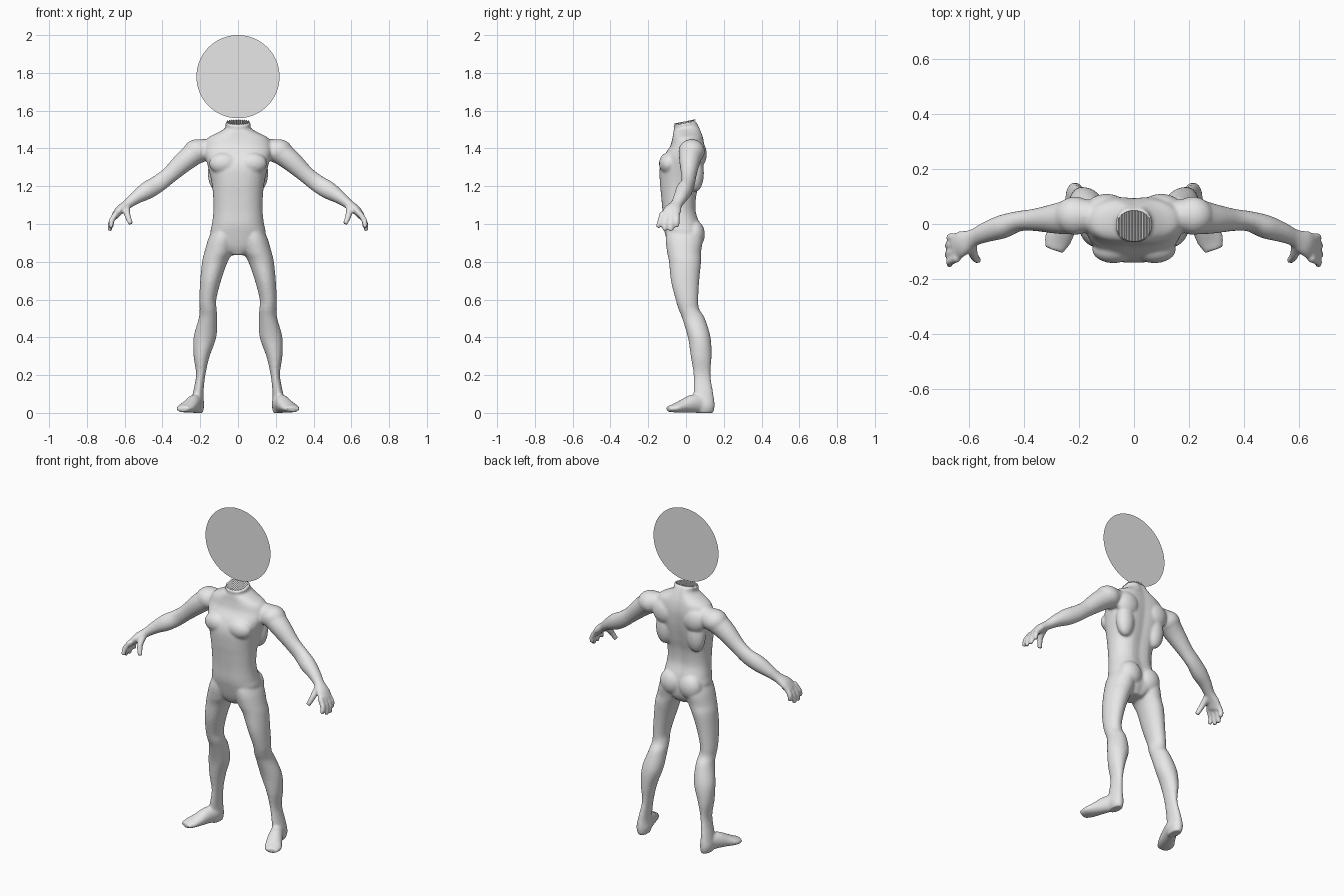
import bpy, bmesh, math
from mathutils import Vector, Matrix

if "Cube" in bpy.data.objects:
    bpy.data.objects.remove(bpy.data.objects["Cube"], do_unlink=True)

SIDES, STEPS = 32, 5


def material(name, value):
    m = bpy.data.materials.new(name)
    m.use_nodes = True
    color = (value, value, value, 1)
    m.diffuse_color = color
    bsdf = next(n for n in m.node_tree.nodes if n.type == 'BSDF_PRINCIPLED')
    bsdf.inputs["Base Color"].default_value = color
    return m


GREY = material("plain grey", 0.8)


def make_object(name, bm):
    mesh = bpy.data.meshes.new(name)
    bm.to_mesh(mesh)
    bm.free()
    mesh.materials.append(GREY)
    ob = bpy.data.objects.new(name, mesh)
    bpy.context.scene.collection.objects.link(ob)
    return ob


def spline(p0, p1, p2, p3, t):
    return 0.5 * (2 * p1 + (p2 - p0) * t + (2 * p0 - 5 * p1 + 4 * p2 - p3) * t * t
                  + (3 * p1 - p0 - 3 * p2 + p3) * t ** 3)


def loft(bm, sections, power=1.0, groove=0.0):
    """Skin smoothly interpolated (centre, u, v) cross-sections."""
    n = len(sections)
    rings = []
    for i in range(n - 1):
        quad = [sections[min(max(i + k, 0), n - 1)] for k in (-1, 0, 1, 2)]
        for s in range(STEPS + (i == n - 2)):
            c, u, v = (spline(*[q[k] for q in quad], s / STEPS) for k in range(3))
            ring = []
            for j in range(SIDES):
                a = math.tau * j / SIDES
                x, y = math.cos(a), math.sin(a)
                dip = groove * math.exp(-(x * 4) ** 2) * (1 if y > 0 else 0.3)
                x = math.copysign(abs(x) ** power, x)
                y = math.copysign(abs(y) ** power, y) * (1 - dip)
                ring.append(bm.verts.new(c + u * x + v * y))
            rings.append(ring)
    for a, b in zip(rings, rings[1:]):
        for j in range(SIDES):
            k = (j + 1) % SIDES
            bm.faces.new((a[j], a[k], b[k], b[j]))
    bm.faces.new(rings[0][::-1])
    bm.faces.new(rings[-1])


def box_section(z, x0, x1, y0, y1, tilt=0.0):
    """Level cross-section given by its extents."""
    ry = (y1 - y0) / 2
    return (Vector(((x0 + x1) / 2, (y0 + y1) / 2, z)),
            Vector(((x1 - x0) / 2, 0, 0)), Vector((0, ry, tilt * ry)))


def tube(bm, points, hint, side):
    """Limb along (x, y, z, radius across hint, radius along hint)."""
    pos = [Vector((p[0] * side, p[1], p[2])) for p in points]
    sections = []
    for i, p in enumerate(points):
        t = (pos[min(i + 1, len(pos) - 1)] - pos[max(i - 1, 0)]).normalized()
        v = (hint - t * hint.dot(t)).normalized()
        sections.append((pos[i], v.cross(t) * p[3], v * p[4]))
    loft(bm, sections)


def muscle(bm, centre, radii, side):
    place = Matrix.Translation((centre[0] * side, centre[1], centre[2]))
    bmesh.ops.create_uvsphere(bm, u_segments=24, v_segments=16, radius=1,
                              matrix=place @ Matrix.Diagonal((*radii, 1)))


Y, Z = Vector((0, 1, 0)), Vector((0, 0, 1))
body = bmesh.new()

# Torso: height, half width, front, back
TORSO = [
    (.835, .04, -.07, .05), (.88, .11, -.095, .08), (.95, .145, -.115, .088),
    (1.0, .138, -.125, .08), (1.07, .13, -.128, .058), (1.15, .132, -.135, .062),
    (1.22, .14, -.142, .08), (1.30, .158, -.143, .098), (1.36, .175, -.122, .105),
    (1.41, .18, -.088, .105), (1.455, .16, -.075, .097), (1.485, .105, -.07, .086)]
sections = [box_section(z, -w, w, f, b) for z, w, f, b in TORSO]
sections.append(box_section(1.51, -.066, .066, -.066, .072, .1))
sections.append(box_section(1.535, -.07, .07, -.07, .056, .2))
loft(body, sections, power=0.9, groove=0.12)

# Leg: height, inner, outer, front, back
LEG = [
    (.98, .01, .13, -.1, .07), (.92, .012, .158, -.108, .088),
    (.85, .028, .178, -.1, .08), (.8, .055, .19, -.09, .08),
    (.7, .09, .2, -.08, .07), (.6, .115, .205, -.055, .065),
    (.55, .113, .203, -.04, .07), (.5, .11, .208, -.02, .1),
    (.4, .115, .235, .01, .13), (.3, .15, .235, .025, .135),
    (.2, .173, .222, .04, .13), (.1, .183, .24, .04, .145),
    (.04, .18, .25, .045, .152), (0, .185, .24, .05, .145)]

FOOT = [
    (.21, .125, .033, .03, .033), (.215, .08, .048, .036, .048),
    (.235, .03, .048, .04, .047), (.258, -.02, .035, .045, .034),
    (.28, -.06, .025, .048, .023), (.292, -.095, .02, .034, .015)]

ARM = [
    (.13, .03, 1.4, .05, .05), (.21, .03, 1.385, .062, .066),
    (.28, .02, 1.335, .056, .056), (.36, .015, 1.262, .045, .041),
    (.42, .01, 1.215, .046, .037), (.48, -.01, 1.178, .047, .043),
    (.54, -.03, 1.14, .035, .037), (.585, -.05, 1.105, .026, .032),
    (.625, -.07, 1.075, .024, .046), (.652, -.085, 1.042, .019, .05)]

# Fingers: knuckle y, tip x, tip y, tip z
FINGERS = [(-.123, .672, -.15, .98), (-.098, .682, -.115, .965),
           (-.073, .68, -.08, .963), (-.05, .668, -.048, .982)]

MUSCLES = [
    ((.075, -.093, 1.32), (.078, .05, .058)),   # chest
    ((.065, .045, .945), (.07, .055, .075)),    # buttock
    ((.215, .03, 1.385), (.075, .07, .064)),    # shoulder
    ((.105, .05, 1.27), (.055, .045, .1)),      # side of back
    ((.1, .06, 1.37), (.075, .05, .075)),       # shoulder blade
]

for side in (1, -1):
    loft(body, [box_section(z, a * side, b * side, f, k) for z, a, b, f, k in LEG])
    tube(body, FOOT, Z, side)
    tube(body, ARM, Y, side)
    for ky, tx, ty, tz in FINGERS:
        tube(body, [(.642, ky, 1.06, .016, .016),
                    (.67, (ky + ty) / 2, 1.015, .015, .015),
                    (tx, ty, tz, .012, .012)], Y, side)
    # Thumb
    tube(body, [(.59, -.065, 1.095, .02, .02), (.586, -.11, 1.05, .017, .017),
                (.568, -.135, 1.0, .013, .013)], Y, side)
    for centre, radii in MUSCLES:
        muscle(body, centre, radii, side)

bmesh.ops.recalc_face_normals(body, faces=body.faces)
body_ob = make_object("body", body)

# Fuse the parts into one smooth skin
fuse = body_ob.modifiers.new("fuse", 'REMESH')
fuse.mode = 'VOXEL'
fuse.voxel_size = 0.007
fuse.use_smooth_shade = True
relax = body_ob.modifiers.new("relax", 'SMOOTH')
relax.factor = 0.5
relax.iterations = 6

# Pleated cap in the open neck
cap = bmesh.new()
PLEATS = 22
rows = []
for i in range(PLEATS + 1):
    x = -.062 + .124 * i / PLEATS
    half = .057 * math.sqrt(max(0, 1 - (x / .064) ** 2))
    z = 1.537 + (.006 if i % 2 else 0)
    rows.append([cap.verts.new((x, -.007 + s * half, z + .2 * s * half)) for s in (-1, 1)])
for a, b in zip(rows, rows[1:]):
    cap.faces.new((a[0], b[0], b[1], a[1]))
make_object("neck_cap", cap)

# Flat disc standing in for the head
disc = bmesh.new()
bmesh.ops.create_circle(disc, cap_ends=True, segments=64, radius=.22,
                        matrix=Matrix.Translation((0, 0, 1.78))
                        @ Matrix.Rotation(math.pi / 2, 4, 'X'))
make_object("head_disc", disc)
